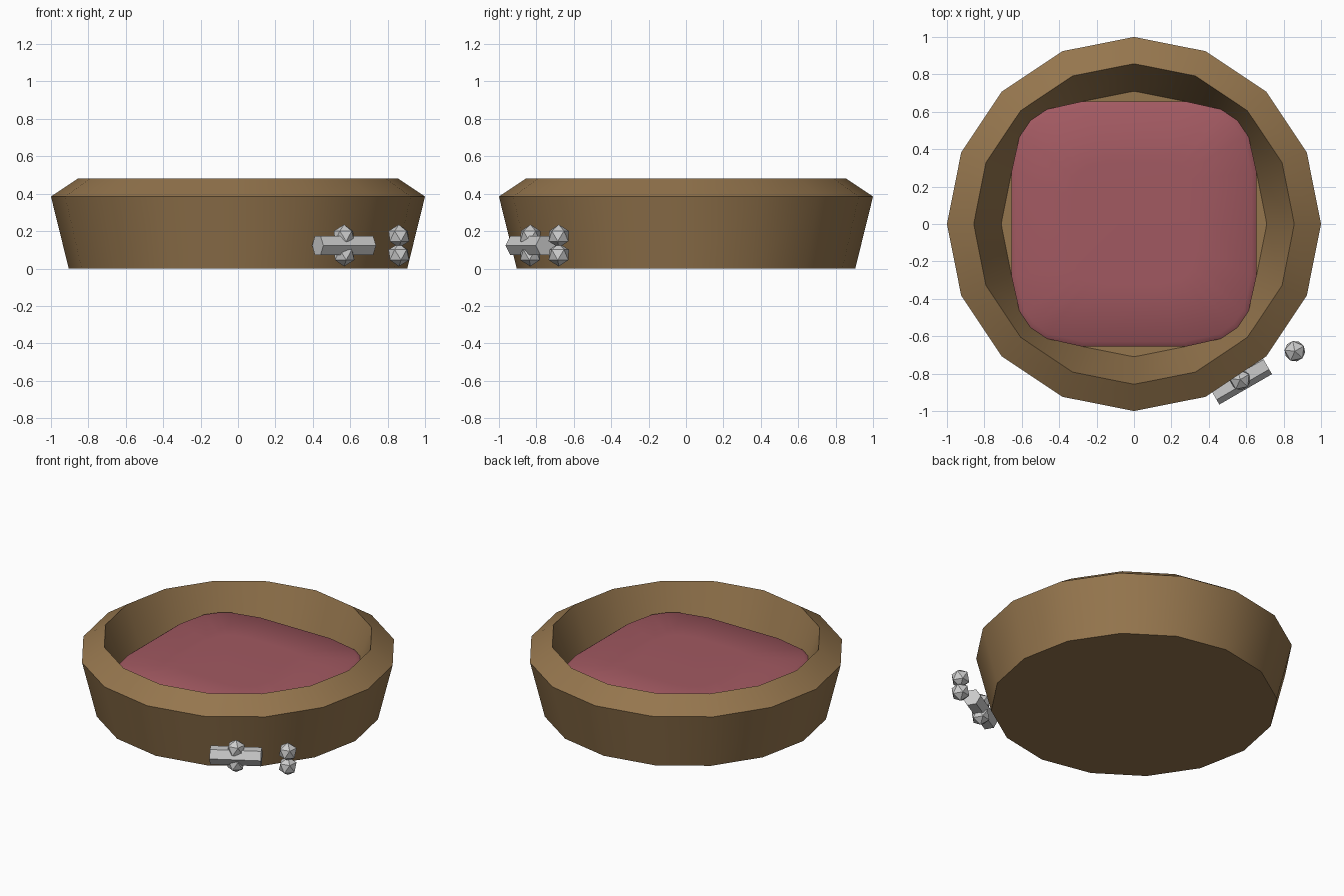
import bpy, bmesh, math

if "Cube" in bpy.data.objects:
    bpy.data.objects.remove(bpy.data.objects["Cube"])

def material(name, col):
    m = bpy.data.materials.new(name)
    m.diffuse_color = (*col, 1)
    m.use_nodes = True
    m.node_tree.nodes["Principled BSDF"].inputs["Base Color"].default_value = m.diffuse_color
    return m

def loft(name, rings, mat, angle):
    """Skin a stack of point rings and cap both ends."""
    bm = bmesh.new()
    loops = [[bm.verts.new(p) for p in r] for r in rings]
    n = len(loops[0])
    for a, b in zip(loops, loops[1:]):
        for i in range(n):
            j = (i + 1) % n
            bm.faces.new((a[i], a[j], b[j], b[i]))
    bm.faces.new(loops[0][::-1])
    bm.faces.new(loops[-1])
    bmesh.ops.recalc_face_normals(bm, faces=bm.faces)
    me = bpy.data.meshes.new(name)
    bm.to_mesh(me)
    bm.free()
    ob = bpy.data.objects.new(name, me)
    bpy.context.collection.objects.link(ob)
    me.materials.append(mat)
    bpy.ops.object.select_all(action='DESELECT')
    ob.select_set(True)
    bpy.context.view_layer.objects.active = ob
    bpy.ops.object.shade_smooth_by_angle(angle=math.radians(angle))
    return ob

brown = material("brown_fabric", (0.30, 0.18, 0.075))
red = material("red_cushion", (0.36, 0.10, 0.12))

# Bed basket: 16-sided wall with sloping rim and recessed floor
profile = [(0.905, 0), (1.0, 0.385), (0.857, 0.48), (0.71, 0.10)]
rings = [[(r * math.cos(math.tau * i / 16), r * math.sin(math.tau * i / 16), z)
          for i in range(16)] for r, z in profile]
loft("basket", rings, brown, 30)

# Cushion: rounded square slab with a slightly puffed top
corner = [(0.655, 0.28), (0.61, 0.48), (0.555, 0.555), (0.48, 0.61), (0.28, 0.655)]
outline = []
for k in range(4):
    c, s = round(math.cos(k * math.pi / 2)), round(math.sin(k * math.pi / 2))
    outline += [(x * c - y * s, x * s + y * c) for x, y in corner]
levels = [(0.97, 0.11), (1.0, 0.2), (1.0, 0.285), (0.96, 0.305), (0.5, 0.315)]
loft("cushion", [[(x * s, y * s, z) for x, y in outline] for s, z in levels], red, 40)

# Bone ornament: hexagonal bar plus two pairs of knobs
turn = math.radians(30)
bpy.ops.mesh.primitive_cylinder_add(vertices=6, radius=0.06, depth=0.325,
                                    location=(0.567, -0.832, 0.123),
                                    rotation=(math.pi / 2, 0, turn + math.pi / 2))
bar = bpy.context.object
bar.name = "bone_bar"
# Spin the hexagon about its own axis so a flat side faces up
for v in bar.data.vertices:
    x, y = v.co.x, v.co.y
    a = math.pi / 6
    v.co.x, v.co.y = x * math.cos(a) - y * math.sin(a), x * math.sin(a) + y * math.cos(a)

for label, (x, y) in (("inner", (0.567, -0.832)), ("outer", (0.86, -0.68))):
    for level, dz in (("upper", 0.05), ("lower", -0.05)):
        bpy.ops.mesh.primitive_ico_sphere_add(subdivisions=1, radius=0.062,
                                              location=(x, y, 0.123 + dz),
                                              rotation=(0, 0, turn))
        bpy.context.object.name = f"bone_knob_{label}_{level}"
